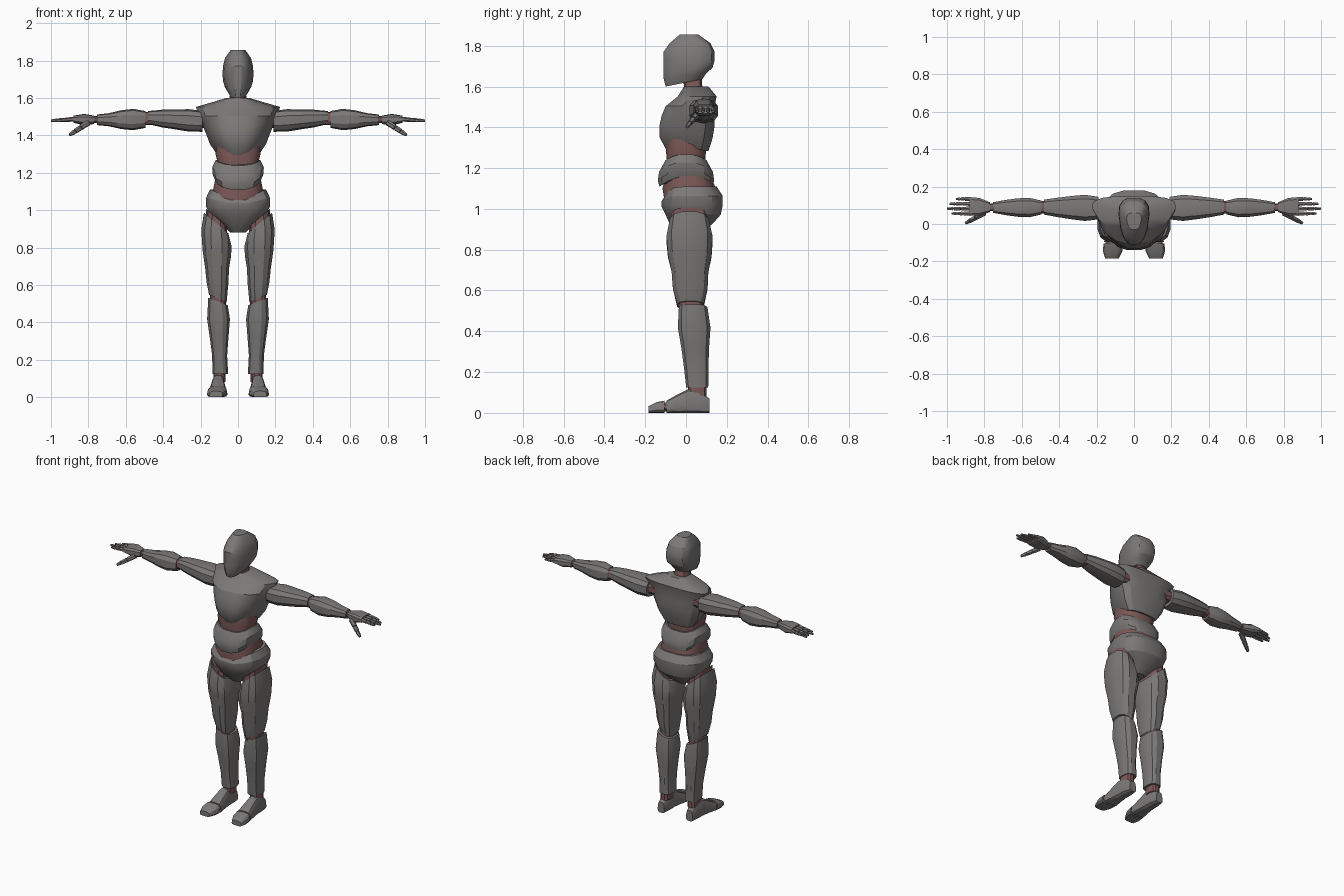
import bpy
import bmesh
import math
from mathutils import Vector

cube = bpy.data.objects.get("Cube")
if cube:
    bpy.data.objects.remove(cube, do_unlink=True)


def make_material(name, colour):
    material = bpy.data.materials.new(name)
    material.use_nodes = True
    material.diffuse_color = colour
    shader = material.node_tree.nodes["Principled BSDF"]
    shader.inputs["Base Color"].default_value = colour
    return material


SHELL = make_material("grey_shell", (.2, .19, .185, 1))
JOINT = make_material("brown_joint", (.2, .1, .095, 1))

# Cross-section directions for parts running along each axis
RIGHT, BACK, UP = Vector((1, 0, 0)), Vector((0, 1, 0)), Vector((0, 0, 1))
FRAMES = {"x": (BACK, UP), "y": (RIGHT, UP), "z": (RIGHT, BACK)}


def finish(name, bm, materials):
    """Turn a bmesh into an object, smooth with sharp ridges kept."""
    bmesh.ops.recalc_face_normals(bm, faces=bm.faces)
    mesh = bpy.data.meshes.new(name)
    bm.to_mesh(mesh)
    bm.free()
    for material in materials:
        mesh.materials.append(material)
    obj = bpy.data.objects.new(name, mesh)
    bpy.context.collection.objects.link(obj)
    bpy.ops.object.select_all(action="DESELECT")
    obj.select_set(True)
    bpy.context.view_layer.objects.active = obj
    bpy.ops.object.shade_smooth_by_angle(angle=math.radians(28))


def outline(count, power, taper):
    """Rounded-box outline in a unit square, narrowed towards negative v."""
    points = []
    for i in range(count):
        angle = math.tau * (i + .5) / count
        c, s = math.cos(angle), math.sin(angle)
        v = math.copysign(abs(s) ** power, s)
        points.append((math.copysign(abs(c) ** power, c) * (1 + taper * v), v))
    wide = max(u for u, v in points)
    tall = max(v for u, v in points)
    return [(u / wide, v / tall) for u, v in points]


def loft(name, start, end, rings, material=SHELL, axis="z", side=1,
         count=12, power=.75, taper=0, bend=None):
    """Skin evenly spaced rings of (half width, half depth, optional shift)."""
    bm = bmesh.new()
    across, along = FRAMES[axis]
    start, end = Vector(start), Vector(end)
    loops = []
    for i, (width, depth, *shift) in enumerate(rings):
        centre = start.lerp(end, i / (len(rings) - 1)) + along * sum(shift)
        loop = []
        for u, v in outline(count, power, taper):
            point = centre + across * u * width + along * v * depth
            if bend:
                point.z += bend(point)
            point.x *= side
            loop.append(bm.verts.new(point))
        loops.append(loop)
    for low, high in zip(loops, loops[1:]):
        for i in range(count):
            j = (i + 1) % count
            bm.faces.new((low[i], low[j], high[j], high[i]))
    bm.faces.new(loops[0])
    bm.faces.new(loops[-1])
    finish(name, bm, [material])


def trunk(name, low, high, rings, **options):
    """Loft on the centre line from rings of (half width, front, back)."""
    sized = [(w, (back - front) / 2, (back + front) / 2) for w, front, back in rings]
    loft(name, UP * low, UP * high, sized, count=16, **options)


def joint(name, start, end, width, depth, **options):
    """Plain core filling the gap between two shells."""
    loft(name, start, end, [(width, depth)] * 2, JOINT, **options)


def grounded(sizes):
    """Lift each ring so that its underside rests on the floor."""
    return [(width, height, height) for width, height in sizes]


def rod(bm, a, b, r1, r2, index):
    """Tapered six-sided rod between two points."""
    before = set(bm.faces)
    turn = (b - a).to_track_quat("Z", "Y").to_matrix().to_4x4()
    turn.translation = (a + b) / 2
    bmesh.ops.create_cone(bm, cap_ends=True, segments=6, radius1=r1, radius2=r2,
                          depth=(b - a).length, matrix=turn)
    for face in set(bm.faces) - before:
        face.material_index = index


def finger(name, start, end, radius, side):
    """Three shell segments strung on a joint-coloured core."""
    bm = bmesh.new()
    a, b = Vector(start), Vector(end)
    a.x *= side
    b.x *= side
    rod(bm, a, a.lerp(b, .9), radius * .6, radius * .5, 1)
    for low, high, thick, thin in ((0, .4, 1, .9), (.45, .7, .9, .8), (.75, 1, .8, .5)):
        rod(bm, a.lerp(b, low), a.lerp(b, high), radius * thick, radius * thin, 0)
    finish(name, bm, [SHELL, JOINT])


def clamp(value):
    return max(0, min(1, value))


def jaw_slope(p):
    return .2 * (p.y + .1) * clamp((1.7 - p.z) / .1)


def chest_rim(p):
    middle = clamp(1 - abs(p.x) / .12)
    drop = .03 * clamp(p.y / .1) + .02 * middle * clamp(-p.y / .1)
    return -drop * clamp((1.4 - p.z) / .1)


def belly_arch(p):
    return -3 * p.y ** 2


def pelvis_dip(p):
    middle = clamp(1 - abs(p.x) / .16)
    return -.06 * middle * clamp((p.z - 1) / .1) * clamp(-p.y / .1)


def leg_slant(p):
    hip = clamp((p.z - .72) / .2)
    knee = clamp(1 - abs(p.z - .53) / .1)
    return (p.x - .115) * (.85 * hip + .45 * knee)


# Head and neck
trunk("head", 1.6, 1.855, [
    (.05, -.1, .08), (.07, -.11, .1), (.08, -.11, .13), (.083, -.11, .14),
    (.08, -.11, .14), (.07, -.08, .12), (.04, -.03, .06)], taper=.22, bend=jaw_slope)
loft("neck", (0, .04, 1.54), (0, .03, 1.66), [(.06, .06), (.045, .045), (.04, .045)], JOINT)

# Torso
trunk("chest", 1.31, 1.6, [
    (.11, -.1, .11), (.15, -.13, .13), (.17, -.13, .14), (.19, -.12, .14),
    (.21, -.1, .14), (.225, -.04, .15), (.06, -.01, .11)],
    power=.7, taper=.28, bend=chest_rim)
loft("upper_waist", (0, 0, 1.2), (0, 0, 1.4), [(.095, .09), (.12, .1), (.11, .09)],
     JOINT, count=16)
loft("abdomen", (0, 0, 1.16), (0, 0, 1.27),
     [(.12, .13), (.136, .138), (.138, .132), (.12, .1)], count=16, bend=belly_arch)
loft("lower_waist", (0, .02, 1), (0, .01, 1.2), [(.13, .12), (.135, .13), (.115, .1)],
     JOINT, count=16)
trunk("pelvis", .88, 1.11, [
    (.04, -.04, .07), (.09, -.08, .13), (.15, -.1, .17), (.17, -.12, .18),
    (.172, -.12, .18), (.15, -.1, .15)], bend=pelvis_dip)

for label, side in {"left": 1, "right": -1}.items():
    # Leg
    joint(label + "_hip", (.115, .015, .88), (.115, .015, .96), .056, .088,
          side=side, bend=leg_slant)
    loft(label + "_thigh", (.108, .022, .53), (.117, .016, .93), [
        (.047, .065), (.058, .085), (.064, .09), (.076, .107), (.081, .113), (.065, .095)],
        side=side, bend=leg_slant)
    joint(label + "_knee", (.107, .03, .47), (.107, .02, .57), .042, .06,
          side=side, bend=leg_slant)
    loft(label + "_shin", (.095, .055, .125), (.107, .035, .515), [
        (.042, .054), (.04, .06), (.05, .068), (.061, .08), (.052, .07)],
        side=side, bend=leg_slant)
    joint(label + "_ankle", (.1, .055, .08), (.1, .055, .14), .032, .045, side=side)
    loft(label + "_foot", (.105, .115, 0), (.108, -.095, 0), grounded([
        (.025, .035), (.036, .055), (.037, .058), (.043, .045), (.052, .03)]),
        axis="y", side=side, power=.55, taper=-.15)
    joint(label + "_toe_joint", (.108, -.08, .03), (.11, -.12, .03), .044, .022,
          axis="y", side=side)
    loft(label + "_toes", (.11, -.105, 0), (.118, -.185, 0),
         grounded([(.053, .03), (.052, .026), (.036, .016)]),
         axis="y", side=side, power=.55, taper=-.1)

    # Arm
    arm = {"axis": "x", "side": side, "count": 10}
    joint(label + "_shoulder", (.14, .085, 1.48), (.22, .085, 1.48), .045, .04, **arm)
    loft(label + "_upper_arm", (.19, .085, 1.475), (.48, .09, 1.495), [
        (.06, .056), (.07, .06), (.062, .053), (.052, .047), (.04, .035)], **arm)
    joint(label + "_elbow", (.46, .09, 1.49), (.52, .09, 1.49), .034, .036, **arm)
    loft(label + "_forearm", (.495, .088, 1.485), (.755, .088, 1.483), [
        (.037, .045), (.052, .057), (.049, .05), (.04, .035), (.028, .028)], **arm)
    joint(label + "_wrist", (.74, .09, 1.484), (.79, .09, 1.484), .02, .019, **arm)

    # Hand
    loft(label + "_palm", (.77, .09, 1.483), (.88, .094, 1.486),
         [(.026, .023), (.047, .03), (.05, .019)], power=.6, **arm)
    tips = {"index": .975, "middle": 1, "ring": .985, "little": .95}
    for i, (title, tip) in enumerate(tips.items()):
        y = .056 + .026 * i
        finger(f"{label}_{title}_finger", (.87, y, 1.487), (tip, y, 1.478), .0125, side)
    finger(label + "_thumb", (.8, .058, 1.468), (.9, .005, 1.402), .0165, side)
